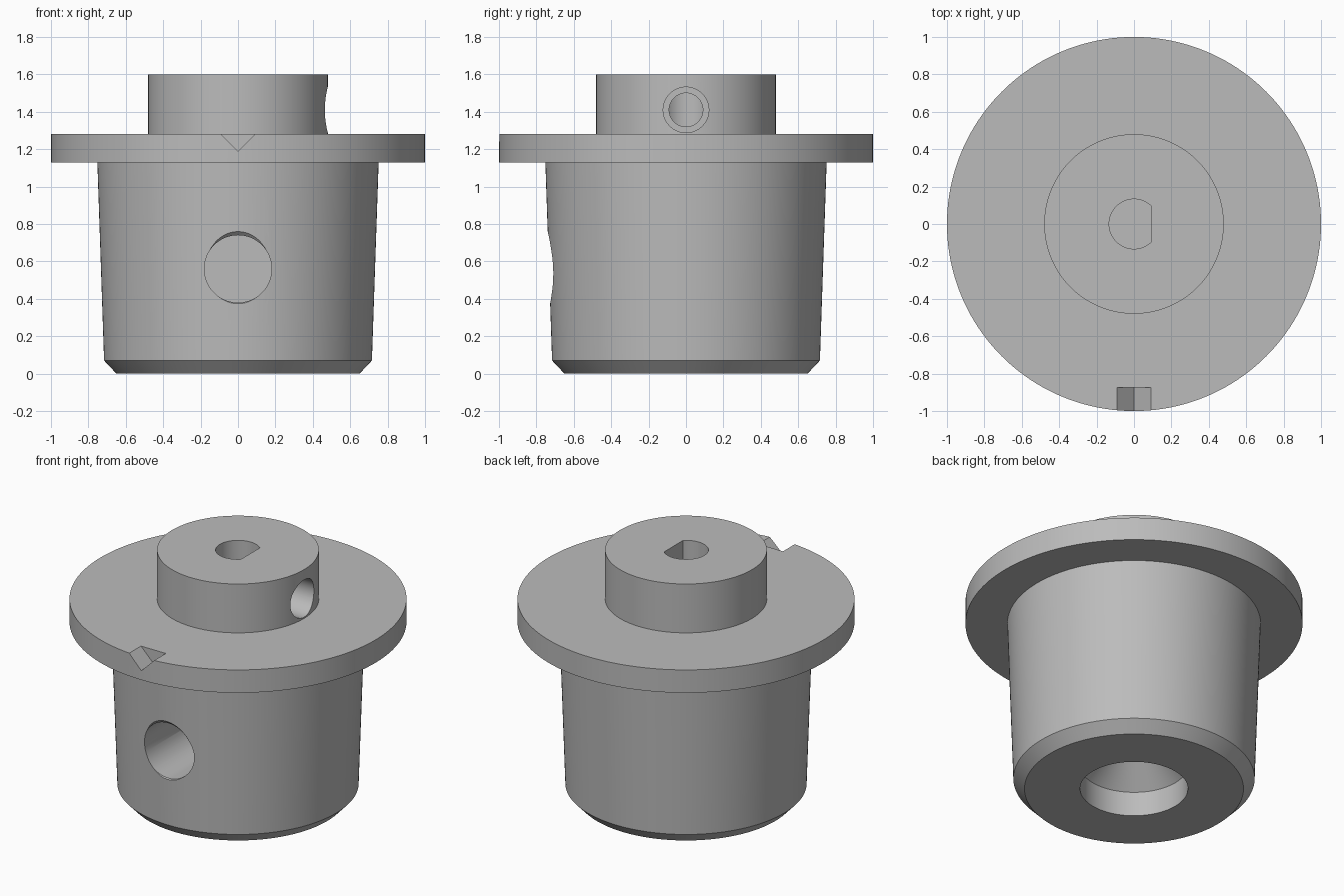
import bpy, bmesh, math
from mathutils import Matrix

cube = bpy.data.objects.get("Cube")
if cube:
    bpy.data.objects.remove(cube, do_unlink=True)

grey = bpy.data.materials.new("plain grey")
grey.use_nodes = True
COLOUR = (0.5, 0.5, 0.5, 1)
grey.diffuse_color = COLOUR
grey.node_tree.nodes["Principled BSDF"].inputs["Base Color"].default_value = COLOUR


def add_object(name, bm):
    bmesh.ops.recalc_face_normals(bm, faces=bm.faces)
    mesh = bpy.data.meshes.new(name)
    bm.to_mesh(mesh)
    bm.free()
    mesh.materials.append(grey)
    obj = bpy.data.objects.new(name, mesh)
    bpy.context.collection.objects.link(obj)
    return obj


def lathe(profile, segments, matrix=Matrix()):
    """Closed solid of revolution from (radius, height) pairs."""
    bm = bmesh.new()
    rings = []
    for r, h in profile:
        rings.append([bm.verts.new((r * math.cos(a), r * math.sin(a), h))
                      for a in (math.tau * i / segments for i in range(segments))])
    for low, high in zip(rings, rings[1:]):
        for i in range(segments):
            j = (i + 1) % segments
            bm.faces.new((low[i], low[j], high[j], high[i]))
    bm.faces.new(rings[0][::-1])
    bm.faces.new(rings[-1])
    bm.transform(matrix)
    return bm


def cut(target, name, bm):
    cutter = add_object(name, bm)
    cutter.hide_render = True
    mod = target.modifiers.new(name, 'BOOLEAN')
    mod.operation = 'DIFFERENCE'
    mod.solver = 'EXACT'
    mod.object = cutter
    bpy.context.view_layer.objects.active = target
    bpy.ops.object.modifier_apply(modifier=name)
    bpy.data.objects.remove(cutter, do_unlink=True)


# Tapered drum with bottom chamfer, flange and hub
drum = add_object("flanged_drum", lathe(
    [(0.65, 0), (0.716, 0.07), (0.752, 1.13), (1, 1.13),
     (1, 1.28), (0.48, 1.28), (0.48, 1.6)], 160))

# Bottom recess narrowing into a vertical bore
cut(drum, "bottom_recess", lathe(
    [(0.32, -0.1), (0.32, 0.16), (0.18, 0.3), (0.18, 0.56)], 96))

# Front side hole with a slight countersink, meeting the bore
to_front = Matrix.Translation((0, 0, 0.56)) @ Matrix.Rotation(math.pi / 2, 4, 'X')
cut(drum, "front_hole", lathe(
    [(0.18, -0.2), (0.18, 0.72), (0.24, 0.78)], 80, to_front))

# D-shaped shaft socket in the hub
socket = lathe([(0.133, 1.0), (0.133, 1.7)], 80)
cutting = bmesh.ops.bisect_plane(
    socket, geom=socket.verts[:] + socket.edges[:] + socket.faces[:],
    plane_co=(0.09, 0, 0), plane_no=(1, 0, 0), clear_outer=True)
bmesh.ops.holes_fill(socket, edges=[e for e in cutting["geom_cut"]
                                    if isinstance(e, bmesh.types.BMEdge)])
cut(drum, "shaft_socket", socket)

# Stepped set-screw hole through the hub side
to_left = Matrix.Translation((0, 0, 1.41)) @ Matrix.Rotation(math.pi / 2, 4, 'Y')
cut(drum, "screw_hole", lathe(
    [(0.09, 0.03), (0.09, 0.2), (0.122, 0.2), (0.122, 0.6)], 64, to_left))

# V-shaped index notch on the flange rim
notch = bmesh.new()
ends = [[notch.verts.new((x, y, z)) for x, z in ((0, 1.19), (0.12, 1.31), (-0.12, 1.31))]
        for y in (-0.875, -1.1)]
for end in ends:
    notch.faces.new(end)
for i in range(3):
    j = (i + 1) % 3
    notch.faces.new((ends[0][i], ends[0][j], ends[1][j], ends[1][i]))
cut(drum, "index_notch", notch)

# Smooth curved walls, crisp edges
bpy.ops.object.select_all(action='DESELECT')
drum.select_set(True)
bpy.context.view_layer.objects.active = drum
bpy.ops.object.shade_smooth_by_angle(angle=math.radians(25))
